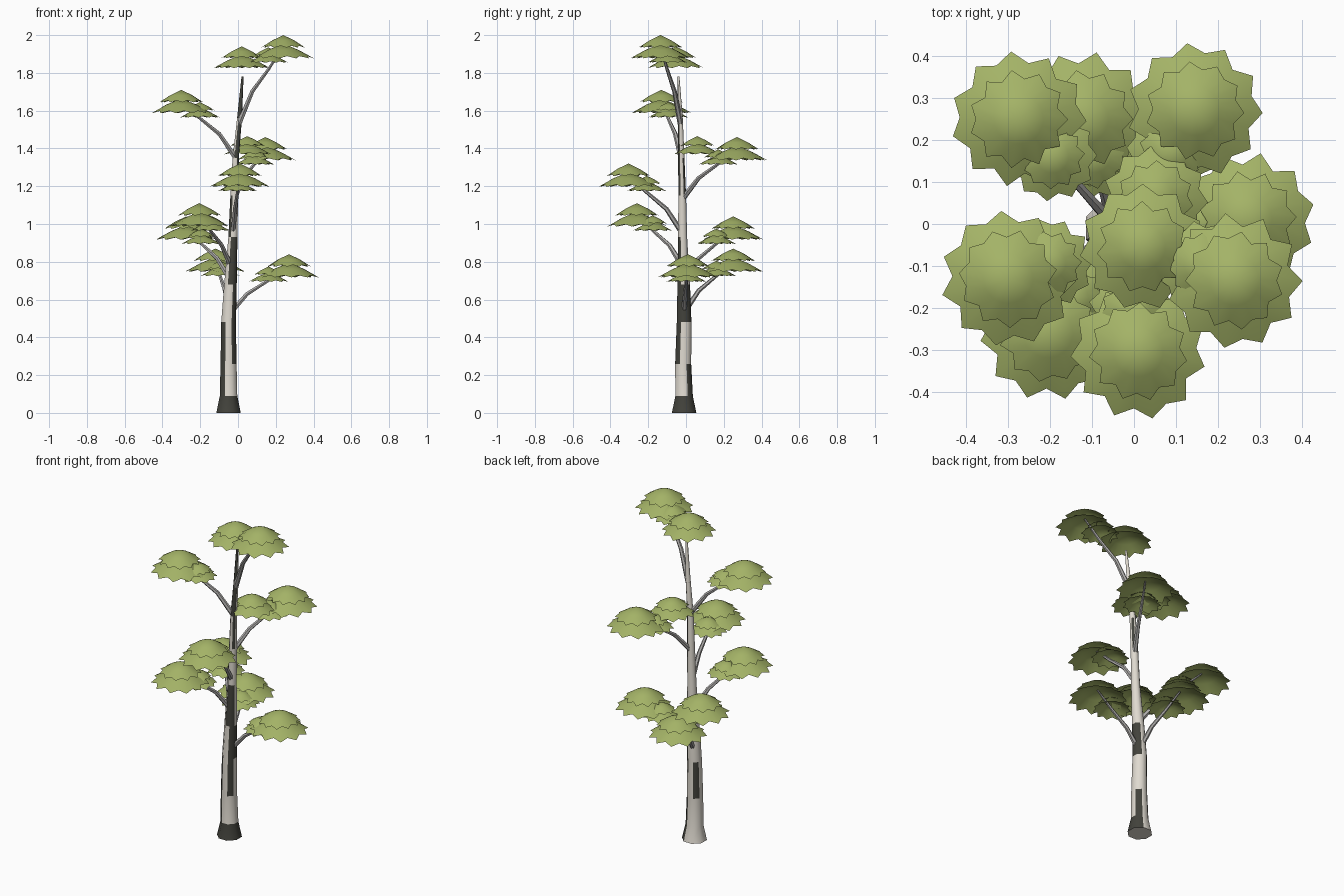
import bpy, bmesh, math, random
from mathutils import Vector

random.seed(4)
if "Cube" in bpy.data.objects:
    bpy.data.objects.remove(bpy.data.objects["Cube"])


def material(name, rgb):
    m = bpy.data.materials.new(name)
    m.use_nodes = True
    m.diffuse_color = (*rgb, 1)
    m.node_tree.nodes["Principled BSDF"].inputs["Base Color"].default_value = (*rgb, 1)
    return m


LEAF = material("leaf green", (0.37, 0.45, 0.135))
PALE = material("pale bark", (0.74, 0.70, 0.63))
DARK = material("dark bark", (0.055, 0.055, 0.045))
GREY = material("branch grey", (0.42, 0.41, 0.40))


def finish(name, bm, mats, angle):
    mesh = bpy.data.meshes.new(name)
    bm.to_mesh(mesh)
    bm.free()
    for m in mats:
        mesh.materials.append(m)
    ob = bpy.data.objects.new(name, mesh)
    bpy.context.collection.objects.link(ob)
    bpy.ops.object.select_all(action="DESELECT")
    ob.select_set(True)
    bpy.context.view_layer.objects.active = ob
    bpy.ops.object.shade_smooth_by_angle(angle=math.radians(angle))


def bridge(bm, a, b):
    n = len(a)
    return [bm.faces.new((a[i], a[(i + 1) % n], b[(i + 1) % n], b[i])) for i in range(n)]


def tube(bm, points, radii, sides, upright=False):
    """Rings along a path; returns the side faces as rows."""
    rings = []
    for i, (p, r) in enumerate(zip(points, radii)):
        along = points[min(i + 1, len(points) - 1)] - points[max(i - 1, 0)]
        if upright:
            along = Vector((0, 0, 1))
        u = Vector((0, 1, 0)).cross(along).normalized()
        v = along.normalized().cross(u)
        ring = []
        for k in range(sides):
            a = math.tau * (k - 0.5) / sides
            ring.append(bm.verts.new(p + r * (u * math.cos(a) + v * math.sin(a))))
        rings.append(ring)
    rows = [bridge(bm, a, b) for a, b in zip(rings, rings[1:])]
    bm.faces.new(rings[-1])
    bm.faces.new(rings[0][::-1])
    return rows


# Trunk: x, y, z, radius, and which of the eight sides are dark above that ring
TRUNK = [
    (-.05, -.01, 0, .070, "56701"),
    (-.05, -.01, .09, .050, "51"),
    (-.05, -.015, .26, .046, "573"),
    (-.05, -.01, .48, .042, "701"),
    (-.04, -.012, .68, .036, "67"),
    (-.027, -.018, .93, .026, "5"),
    (-.02, -.02, 1.15, .022, "71"),
    (-.012, -.025, 1.35, .018, "67"),
    (.008, -.03, 1.56, .014, "567"),
    (.024, -.04, 1.78, .006, ""),
]
bm = bmesh.new()
rows = tube(bm, [Vector(t[:3]) for t in TRUNK], [t[3] for t in TRUNK], 8, True)
for row, ring in zip(rows, TRUNK):
    for k, face in enumerate(row):
        face.material_index = int(str(k) in ring[4])
finish("trunk", bm, [PALE, DARK], 50)


def trunk_at(z):
    for a, b in zip(TRUNK, TRUNK[1:]):
        if a[2] <= z <= b[2]:
            return Vector(a[:3]).lerp(Vector(b[:3]), (z - a[2]) / (b[2] - a[2]))


# Leaf clump: two stacked star-edged caps
def cap(bm, top, radius, drop, points=11):
    spin = random.uniform(0, math.tau)
    apex = bm.verts.new(top)
    rings = []
    for t, fall, jag in ((.5, .43, 0), (1, .85, 1)):
        ring = []
        for i in range(points * 2):
            tip = i % 2
            r = radius * t * (1 if tip or not jag else random.uniform(.80, .87))
            z = drop * (1 if tip and jag else fall)
            a = spin + math.pi * i / points
            ring.append(bm.verts.new(top + Vector((r * math.cos(a), r * math.sin(a), -z))))
        rings.append(ring)
    n = points * 2
    for i in range(n):
        bm.faces.new((apex, rings[0][i], rings[0][(i + 1) % n]))
    bridge(bm, rings[1], rings[0])


def clump(name, top, size):
    bm = bmesh.new()
    cap(bm, top, .118 * size, .066 * size)
    cap(bm, top - Vector((0, 0, .045 * size)), .162 * size, .078 * size)
    finish(name, bm, [LEAF], 60)


# Branches: start height on the trunk, then the top of the outer clump
BRANCHES = [
    (.52, (.27, .01, .84)),
    (.53, (-.12, .25, .87)),
    (.70, (-.275, .25, 1.04)),
    (.77, (-.205, -.26, 1.11)),
    (.95, (.01, -.305, 1.32)),
    (1.13, (.145, .27, 1.46)),
    (1.35, (-.30, -.13, 1.71)),
    (1.53, (.24, -.135, 2.0)),
]
for i, (start, tip) in enumerate(BRANCHES, 1):
    base, tip = trunk_at(start), Vector(tip)
    end = tip - Vector((0, 0, .06))
    rise = end.z - start
    path = [base]
    for t, lift in ((.3, .42), (.66, .70), (1, 1)):
        p = base.lerp(end, t)
        p.z = start + rise * lift
        path.append(p)
    bm = bmesh.new()
    tube(bm, path, (.015, .012, .009, .005), 6)
    finish(f"branch_{i}", bm, [GREY], 50)
    clump(f"outer_leaves_{i}", tip, 1)
    inner = base.lerp(tip, .66)
    inner.z = tip.z - .065
    clump(f"inner_leaves_{i}", inner, .66)

# Extra clumps near the trunk
clump("crown_leaves", Vector((.02, -.055, 1.94)), .93)
clump("middle_leaves", Vector((.05, .06, 1.465)), .78)
